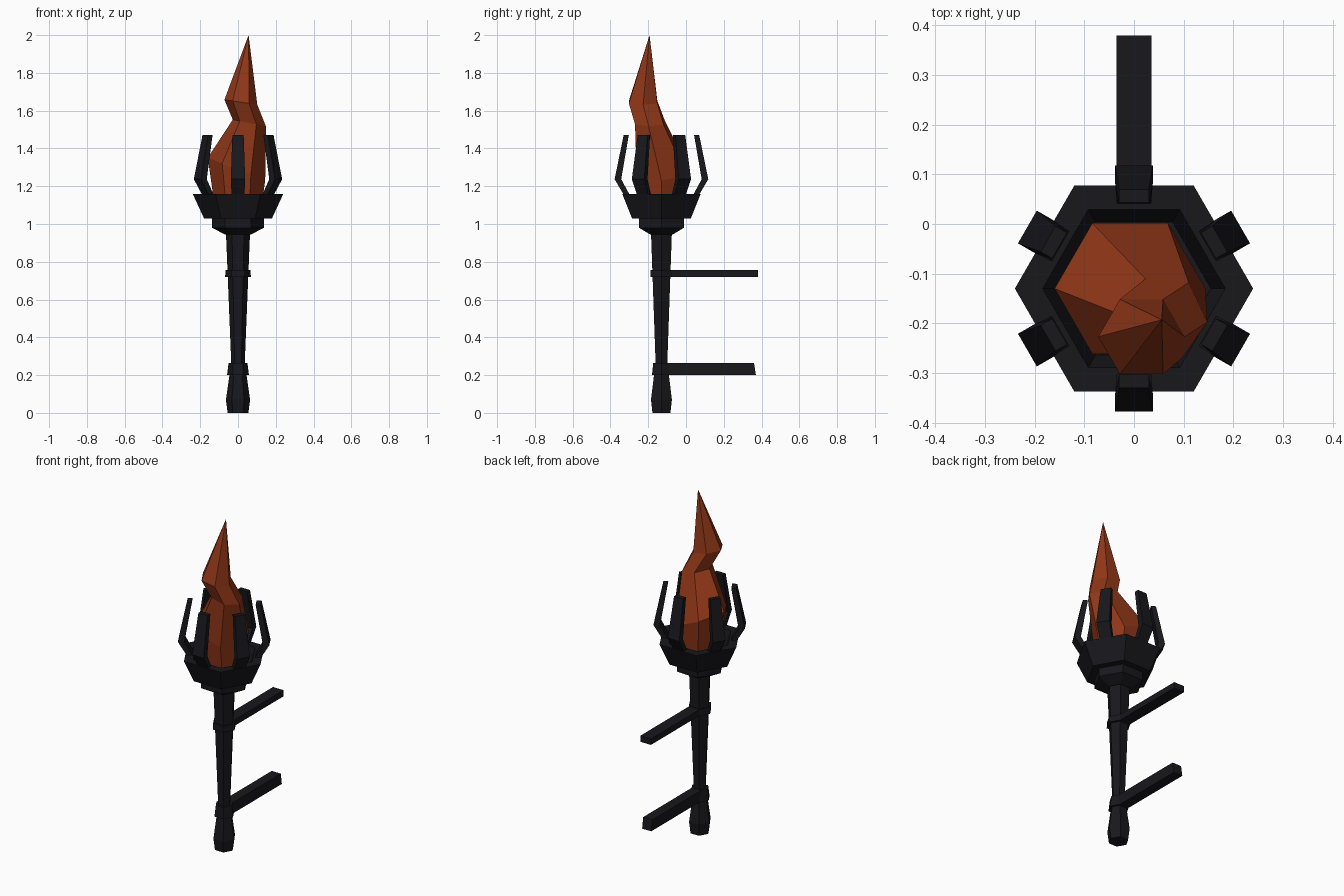
import bpy, bmesh
from math import cos, sin, pi, radians
from mathutils import Vector, Matrix

if "Cube" in bpy.data.objects:
    bpy.data.objects.remove(bpy.data.objects["Cube"])

CENTER = Vector((0, -0.13, 0))


def material(name, color):
    m = bpy.data.materials.new(name)
    m.diffuse_color = color
    m.use_nodes = True
    m.node_tree.nodes["Principled BSDF"].inputs["Base Color"].default_value = m.diffuse_color
    return m


IRON = material("dark_iron", (0.009, 0.009, 0.012, 1))
FIRE = material("fire", (0.28, 0.038, 0.009, 1))


def finish(name, bm, mat):
    bmesh.ops.recalc_face_normals(bm, faces=bm.faces)
    mesh = bpy.data.meshes.new(name)
    bm.to_mesh(mesh)
    bm.free()
    mesh.materials.append(mat)
    ob = bpy.data.objects.new(name, mesh)
    bpy.context.collection.objects.link(ob)
    return ob


def loft(name, rings, mat, tip=None):
    """Skin a stack of point rings, capped at both ends (or closed to a tip)."""
    bm = bmesh.new()
    loops = [[bm.verts.new(p) for p in ring] for ring in rings]
    n = len(loops[0])
    for a, b in zip(loops, loops[1:]):
        for i in range(n):
            j = (i + 1) % n
            bm.faces.new((a[i], a[j], b[j], b[i]))
    bm.faces.new(loops[0])
    if tip:
        t = bm.verts.new(tip)
        for i in range(n):
            bm.faces.new((loops[-1][i], loops[-1][(i + 1) % n], t))
    else:
        bm.faces.new(loops[-1])
    return finish(name, bm, mat)


def hexagon(r, z, cx=0.0, cy=CENTER.y, turn=0, tilt=0):
    pts = []
    for i in range(6):
        a = i * pi / 3 + radians(turn)
        pts.append((cx + r * cos(a), cy + r * sin(a), z + tilt * cos(a) * r))
    return pts


def hex_turned(name, profile):
    return loft(name, [hexagon(r, z) for r, z in profile], IRON)


# Shaft, pommel and bands
hex_turned("shaft", [(0.035, 0.2), (0.036, 0.27), (0.064, 0.96)])
hex_turned("pommel", [(0.055, 0), (0.064, 0.07), (0.044, 0.21)])
hex_turned("lower_band", [(0.058, 0.2), (0.05, 0.265)])
hex_turned("upper_band", [(0.068, 0.72), (0.066, 0.757)])

# Collar and hollow bowl
hex_turned("collar", [(0.07, 0.945), (0.137, 0.98), (0.137, 1.035)])
hex_turned("bowl", [(0.18, 1.03), (0.24, 1.16), (0.184, 1.16), (0.155, 1.07)])


# Wall brackets
def bar(name, width, z0, z1, y_bottom, y_top):
    w = width / 2
    rings = [[(x, CENTER.y, z0), (x, y_bottom, z0), (x, y_top, z1), (x, CENTER.y, z1)]
             for x in (-w, w)]
    loft(name, rings, IRON)


bar("upper_bracket", 0.07, 0.72, 0.756, 0.38, 0.38)
bar("lower_bracket", 0.06, 0.2, 0.265, 0.37, 0.36)

# Six bent prongs around the bowl: inner radius, outer radius, half width, height
SECTIONS = [(0.155, 0.185, 0.033, 1.13), (0.213, 0.248, 0.038, 1.237), (0.173, 0.2, 0.03, 1.47)]
for k in range(6):
    rot = Matrix.Rotation(radians(30 + 60 * k), 4, 'Z')
    rings = [[CENTER + rot @ Vector(p) for p in
              ((a, -w, z), (b, -w, z), (b, w, z), (a, w, z))]
             for a, b, w, z in SECTIONS]
    loft(f"prong_{k + 1}", rings, IRON)

# Twisting faceted flame
loft("flame", [
    hexagon(0.12, 1.07),
    hexagon(0.152, 1.29, cx=-0.008, tilt=-0.4),
    hexagon(0.088, 1.535, cx=0.06, cy=-0.19, turn=-5, tilt=-0.2),
    hexagon(0.087, 1.645, cx=0.015, cy=-0.227, tilt=-0.15),
], FIRE, tip=(0.056, -0.193, 2.0))
